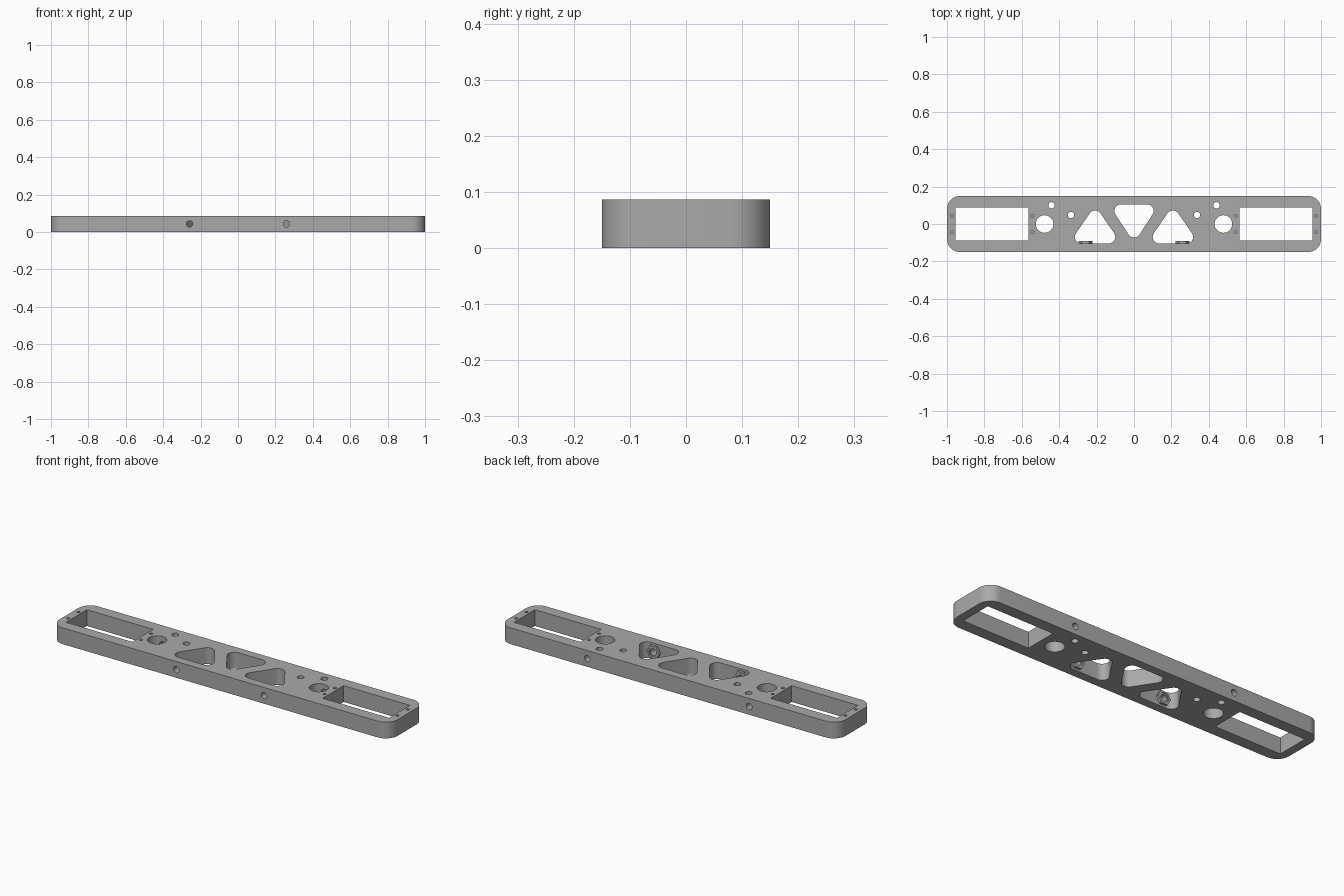
import bpy, bmesh, math
from mathutils import Vector

if "Cube" in bpy.data.objects:
    bpy.data.objects.remove(bpy.data.objects["Cube"])

H = 0.087      # bar thickness
MID = H / 2

grey = bpy.data.materials.new("plain grey")
grey.diffuse_color = (0.40, 0.40, 0.40, 1)
grey.use_nodes = True
grey.node_tree.nodes["Principled BSDF"].inputs["Base Color"].default_value = grey.diffuse_color


def rounded(corners, r, seg=10):
    """Outline of arcs of radius r around convex, counter-clockwise corner centres."""
    pts, n = [], len(corners)
    for i in range(n):
        p, c, q = (Vector(corners[(i + k) % n]) for k in (-1, 0, 1))
        a0 = math.atan2(-(c - p).x, (c - p).y)
        a1 = math.atan2(-(q - c).x, (q - c).y)
        while a1 < a0:
            a1 += 2 * math.pi
        for k in range(seg + 1):
            a = a0 + (a1 - a0) * k / seg
            pts.append((c.x + r * math.cos(a), c.y + r * math.sin(a)))
    return pts


def circle(x, y, r, n=32):
    return [(x + r * math.cos(2 * math.pi * k / n), y + r * math.sin(2 * math.pi * k / n))
            for k in range(n)]


def rect(x0, x1, y0, y1):
    return [(x0, y0), (x1, y0), (x1, y1), (x0, y1)]


def prisms(name, items, along_y=False):
    """Extrude outlines (pts, low, high) along z, or along y with outlines in x-z."""
    bm = bmesh.new()
    for pts, lo, hi in items:
        place = (lambda p, d: (p[0], d, p[1])) if along_y else (lambda p, d: (p[0], p[1], d))
        a = [bm.verts.new(place(p, lo)) for p in pts]
        b = [bm.verts.new(place(p, hi)) for p in pts]
        bm.faces.new(a[::-1])
        bm.faces.new(b)
        for i in range(len(pts)):
            j = (i + 1) % len(pts)
            bm.faces.new((a[i], a[j], b[j], b[i]))
    bmesh.ops.recalc_face_normals(bm, faces=bm.faces)
    me = bpy.data.meshes.new(name)
    bm.to_mesh(me)
    bm.free()
    me.materials.append(grey)
    ob = bpy.data.objects.new(name, me)
    bpy.context.collection.objects.link(ob)
    return ob


def finish(ob, cutters):
    bpy.ops.object.select_all(action='DESELECT')
    ob.select_set(True)
    bpy.context.view_layer.objects.active = ob
    for c in cutters:
        m = ob.modifiers.new("cut", 'BOOLEAN')
        m.operation, m.solver, m.object = 'DIFFERENCE', 'EXACT', c
        bpy.ops.object.modifier_apply(modifier=m.name)
    bpy.ops.object.shade_smooth_by_angle(angle=math.radians(30))


# Bar with rounded corners
R = 0.07
bar = prisms("bar", [(rounded([(-1 + R, -0.15 + R), (1 - R, -0.15 + R),
                               (1 - R, 0.15 - R), (-1 + R, 0.15 - R)], R), 0, H)])

# Vertical openings
through = []
for s in (-1, 1):
    xs = sorted((s * 0.955, s * 0.563))
    through.append(rect(xs[0], xs[1], -0.088, 0.088))             # end windows
    through.append(circle(s * 0.478, 0, 0.047, 48))               # cable holes
    through.append(circle(s * 0.441, 0.10, 0.017))                # small holes
    through.append(circle(s * 0.337, 0.048, 0.017))
    x = s * 0.208                                                 # upright triangles
    through.append(rounded([(x - 0.073, -0.069), (x + 0.073, -0.069), (x, 0.037)], 0.035))
through.append(rounded([(0, -0.037), (0.070, 0.070), (-0.070, 0.070)], 0.035))
cut_items = [(p, -0.05, H + 0.05) for p in through]
# Blind screw holes around the windows
for x in (-0.973, -0.543, 0.543, 0.973):
    for y in (-0.043, 0.043):
        cut_items.append((circle(x, y, 0.008, 16), 0.03, H + 0.05))
vertical = prisms("vertical_cutter", cut_items)

# Horizontal bolt holes: front ones into the triangles, back ones into the cable holes
bores = []
for s in (-1, 1):
    bores.append((circle(s * 0.259, MID, 0.017), -0.2, -0.07))
    bores.append((circle(s * 0.478, MID, 0.017), 0.02, 0.2))
horizontal = prisms("horizontal_cutter", bores, True)

# Hexagonal nuts on the inner front walls
recess = prisms("recess_cutter", [(circle(s * 0.259, MID, 0.024), -0.094, -0.07)
                                  for s in (-1, 1)], True)
nuts = [prisms(n, [(circle(s * 0.259, MID, 0.038, 6), -0.105, -0.090)], True)
        for n, s in (("left_nut", -1), ("right_nut", 1))]

finish(bar, [vertical, horizontal])
for nut in nuts:
    finish(nut, [horizontal, recess])
for c in (vertical, horizontal, recess):
    bpy.data.objects.remove(c, do_unlink=True)
